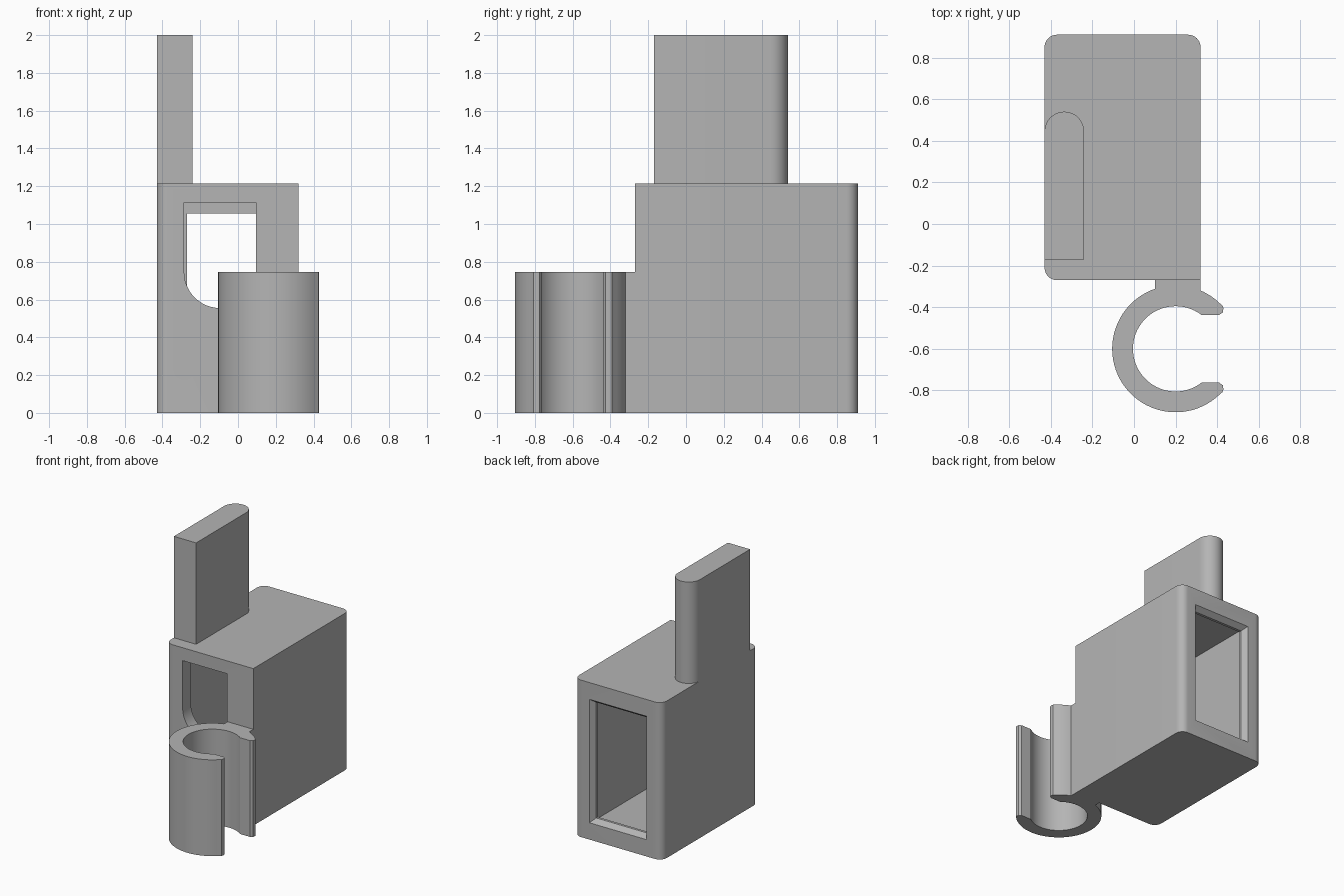
import bpy, bmesh, math

if "Cube" in bpy.data.objects:
    bpy.data.objects.remove(bpy.data.objects["Cube"])

grey = bpy.data.materials.new("grey plastic")
grey.diffuse_color = (0.46, 0.46, 0.46, 1)
grey.use_nodes = True
grey.node_tree.nodes["Principled BSDF"].inputs["Base Color"].default_value = grey.diffuse_color


def loft(name, loops):
    """Closed solid through equal-length loops of 3D points."""
    bm = bmesh.new()
    rings = [[bm.verts.new(p) for p in loop] for loop in loops]
    n = len(rings[0])
    for a, b in zip(rings, rings[1:]):
        for i in range(n):
            j = (i + 1) % n
            bm.faces.new((a[i], a[j], b[j], b[i]))
    bm.faces.new(rings[0])
    bm.faces.new(rings[-1])
    bmesh.ops.recalc_face_normals(bm, faces=bm.faces)
    me = bpy.data.meshes.new(name)
    bm.to_mesh(me)
    bm.free()
    me.materials.append(grey)
    ob = bpy.data.objects.new(name, me)
    bpy.context.collection.objects.link(ob)
    return ob


def prism(name, outline, z0, z1):
    return loft(name, [[(x, y, z) for x, y in outline] for z in (z0, z1)])


def arc(cx, cy, r, a0, a1, n):
    return [(cx + r * math.cos(math.radians(a0 + (a1 - a0) * i / n)),
             cy + r * math.sin(math.radians(a0 + (a1 - a0) * i / n))) for i in range(n + 1)]


def activate(ob):
    bpy.ops.object.select_all(action='DESELECT')
    ob.select_set(True)
    bpy.context.view_layer.objects.active = ob


def cut(ob, cutter):
    mod = ob.modifiers.new("cut", 'BOOLEAN')
    mod.operation, mod.solver, mod.object = 'DIFFERENCE', 'EXACT', cutter
    activate(ob)
    bpy.ops.object.modifier_apply(modifier=mod.name)
    bpy.data.objects.remove(cutter)


# Housing: three rounded upright corners, one sharp beside the clip
L, R, F, B, H, c = -0.43, 0.32, -0.27, 0.91, 1.215, 0.06
outline = ([(R, F)] + arc(R - c, B - c, c, 0, 90, 8)
           + arc(L + c, B - c, c, 90, 180, 8) + arc(L + c, F + c, c, 180, 270, 8))
housing = prism("housing", outline, 0, H)


# Hollow interior with a chamfered lip at the back opening
def rect(y, m):
    return [(L + m, y, m), (R - m, y, m), (R - m, y, H - m), (L + m, y, H - m)]


cut(housing, loft("cavity_cutter", [rect(F + 0.1, 0.1), rect(0.85, 0.1), rect(0.85, 0.16),
                                    rect(0.87, 0.16), rect(B, 0.13), rect(B + 0.03, 0.13)]))

# Front window with a round bottom
window = [(0.095, 1.115), (-0.285, 1.115)] + arc(-0.095, 0.745, 0.19, 180, 360, 24)
cut(housing, loft("window_cutter", [[(x, y, z) for x, z in window] for y in (F - 0.1, F + 0.13)]))

# Upright tab with a round back edge
tab = prism("tab", [(L, -0.17), (-0.24, -0.17)] + arc(-0.335, 0.445, 0.095, 0, 180, 20), H, 2.0)

# Open ring clip with blunt lips
cx, cy = 0.2, -0.6
tip = [(0.426, -0.392), (0.43, -0.405), (0.427, -0.425), (0.41, -0.437)]
low_tip = [(x, 2 * cy - y) for x, y in tip]
clip = prism("clip", arc(cx, cy, 0.305, 45, 315, 56) + low_tip
             + arc(cx, cy, 0.205, 307.4, 52.6, 48) + tip[::-1], 0, 0.745)

# Neck joining clip to housing
neck = prism("neck", [(0.1, -0.335), (R, -0.335), (R, F), (0.1, F)], 0, 0.745)

for ob in (housing, tab, clip, neck):
    activate(ob)
    bpy.ops.object.shade_smooth_by_angle(angle=math.radians(30))
